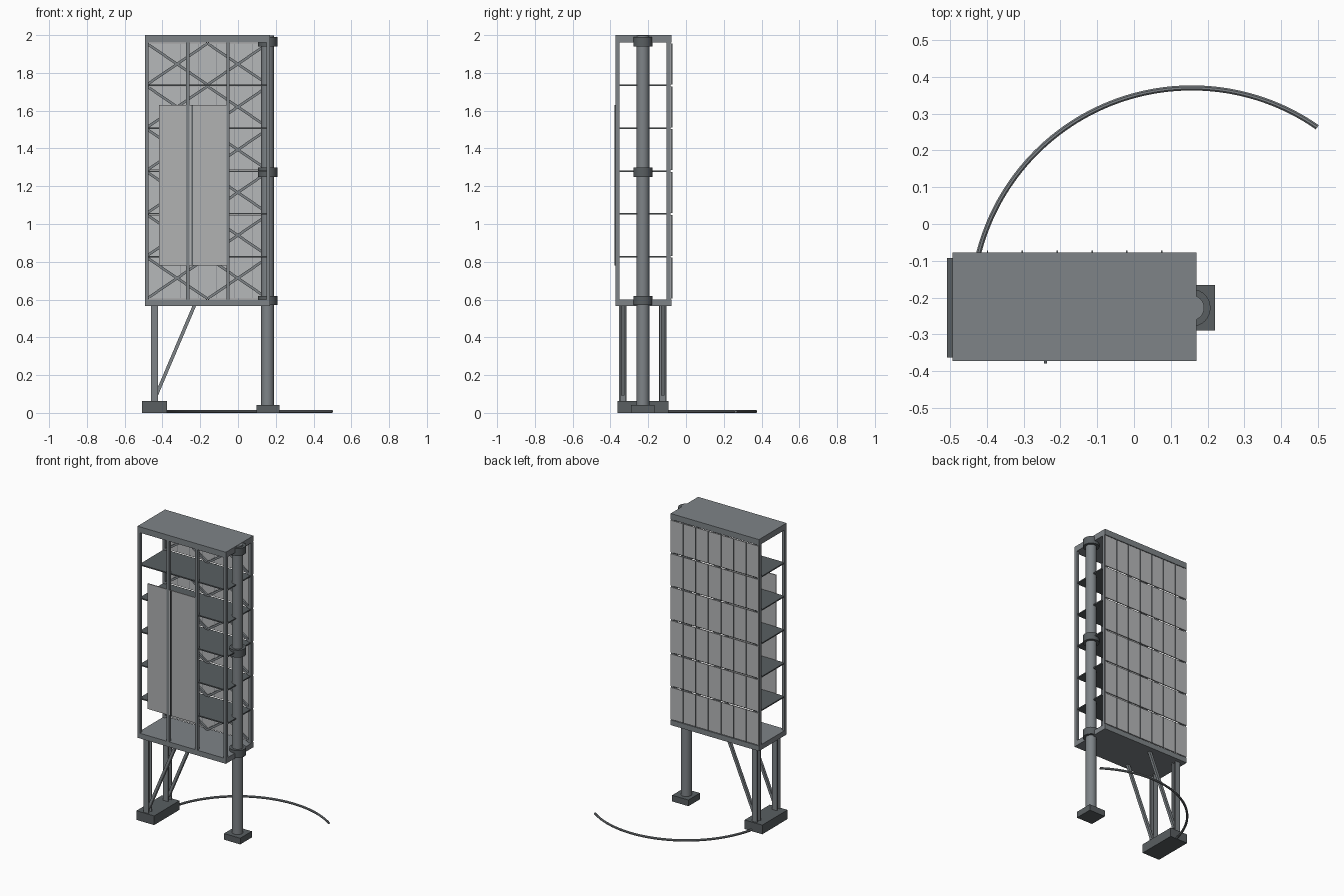
import bpy, bmesh, math
from mathutils import Vector

if "Cube" in bpy.data.objects:
    bpy.data.objects.remove(bpy.data.objects["Cube"])


def material(name, r, g, b):
    m = bpy.data.materials.new(name)
    m.diffuse_color = (r, g, b, 1)
    m.use_nodes = True
    m.node_tree.nodes["Principled BSDF"].inputs["Base Color"].default_value = m.diffuse_color
    return m


STEEL = material("grey steel", 0.21, 0.23, 0.245)
DARK = material("dark grey", 0.10, 0.113, 0.12)
PANEL = material("light panel", 0.47, 0.48, 0.49)
DOOR = material("door panel", 0.44, 0.445, 0.45)


def finish(name, bm, mat, smooth=False):
    bmesh.ops.recalc_face_normals(bm, faces=bm.faces[:])
    me = bpy.data.meshes.new(name)
    bm.to_mesh(me)
    bm.free()
    me.materials.append(mat)
    ob = bpy.data.objects.new(name, me)
    bpy.context.collection.objects.link(ob)
    if smooth:
        bpy.context.view_layer.objects.active = ob
        ob.select_set(True)
        bpy.ops.object.shade_smooth_by_angle(angle=math.radians(40))
        ob.select_set(False)
    return ob


def add_box(bm, x0, x1, y0, y1, z0, z1):
    vs = bmesh.ops.create_cube(bm, size=1)["verts"]
    for v in vs:
        v.co = Vector((x0 + (v.co.x + 0.5) * (x1 - x0),
                       y0 + (v.co.y + 0.5) * (y1 - y0),
                       z0 + (v.co.z + 0.5) * (z1 - z0)))


def boxes(name, mat, *dims):
    bm = bmesh.new()
    for d in dims:
        add_box(bm, *d)
    return finish(name, bm, mat)


def add_bar(bm, a, b, y, width, depth):
    """Flat bar between two (x, z) points lying in a plane of constant y."""
    a, b = Vector((a[0], y, a[1])), Vector((b[0], y, b[1]))
    d = (b - a).normalized()
    side = Vector((-d.z, 0, d.x)) * width / 2
    dy = Vector((0, depth / 2, 0))
    ends = []
    for p in (a, b):
        ends.append([bm.verts.new(p + s * side + t * dy)
                     for s, t in ((-1, -1), (1, -1), (1, 1), (-1, 1))])
    bm.faces.new(ends[0])
    bm.faces.new(ends[1])
    for i in range(4):
        j = (i + 1) % 4
        bm.faces.new((ends[0][i], ends[0][j], ends[1][j], ends[1][i]))


def cylinder(name, mat, x, y, r, z0, z1):
    bm = bmesh.new()
    vs = bmesh.ops.create_cone(bm, cap_ends=True, segments=32, radius1=r,
                               radius2=r, depth=z1 - z0)["verts"]
    bmesh.ops.translate(bm, verts=vs, vec=(x, y, (z0 + z1) / 2))
    return finish(name, bm, mat, True)


X0, X1, Y0, Y1 = -0.493, 0.17, -0.373, -0.082
ZB, ZT = 0.6, 1.96
COL = (0.157, -0.228)
FLOORS = [ZB + (ZT - ZB) * i / 6 for i in range(7)]

# roof and bottom slab
boxes("roof", STEEL, (X0, X1, Y0, -0.078, ZT, 2.0))
boxes("bottom_slab", STEEL, (X0, X1, Y0, -0.078, 0.565, ZB))

# corner posts and two front mullions
P = 0.018
boxes("corner_posts", STEEL, *[(x, x + P, y, y + 0.022, ZB, ZT)
      for x in (X0, X1 - P) for y in (Y0, Y1 - 0.022)])
boxes("front_mullions", STEEL, *[(x - P / 2, x + P / 2, Y0, Y0 + 0.022, ZB, ZT)
      for x in (-0.265, -0.053)])

# thin intermediate floors
boxes("floors", DARK, *[(X0 + 0.004, X1 - 0.004, Y0 + 0.015, Y1 - 0.008,
      z - 0.004, z + 0.004) for z in FLOORS[1:-1]])

# crossed braces just inside the back wall
bm = bmesh.new()
xs = [X0 + 0.01, (X0 + X1) / 2, X1 - 0.01]
for lo, hi in zip(FLOORS, FLOORS[1:]):
    for a, b in zip(xs, xs[1:]):
        add_bar(bm, (a, lo + 0.004), (b, hi - 0.004), -0.098, 0.014, 0.012)
        add_bar(bm, (a, hi - 0.004), (b, lo + 0.004), -0.098, 0.014, 0.0115)
finish("back_braces", bm, STEEL)

# back wall: six rows of seven panels with narrow fins between
panels, fins = [], []
w = (X1 - X0) / 7
for lo, hi in zip(FLOORS, FLOORS[1:]):
    for i in range(7):
        x = X0 + i * w
        panels.append((x + 0.0015, x + w - 0.0015, -0.084, -0.077,
                       lo + 0.005, hi - 0.005))
        if i:
            fins.append((x - 0.002, x + 0.002, -0.084, -0.072,
                         lo + 0.005, hi - 0.005))
boxes("back_panels", PANEL, *panels)
boxes("back_fins", STEEL, *fins)

# front door panels with a slim pull strip
boxes("front_panels", DOOR, (-0.418, -0.274, -0.372, -0.365, 0.78, 1.63),
      (-0.256, -0.062, -0.372, -0.365, 0.78, 1.63))
boxes("pull_strip", DARK, (-0.245, -0.237, -0.379, -0.366, 0.78, 1.63))

# pivot column, collars and foot
cylinder("pivot_column", STEEL, *COL, 0.034, 0.03, 1.998)
for i, z in enumerate((0.57, 1.25, 1.94)):
    cylinder("collar_%d" % i, DARK, *COL, 0.051, z, z + 0.05)
boxes("column_foot", DARK, (0.098, 0.22, -0.29, -0.166, 0, 0.042))

# left foot block, I-beam legs and slanted struts
boxes("left_foot", DARK, (-0.508, -0.375, -0.363, -0.092, 0, 0.062))
for side, y in (("front", -0.335), ("back", -0.124)):
    boxes(side + "_leg", STEEL,
          (-0.461, -0.424, y - 0.02, y - 0.013, 0.06, 0.57),
          (-0.461, -0.424, y + 0.013, y + 0.02, 0.06, 0.57),
          (-0.446, -0.439, y - 0.013, y + 0.013, 0.06, 0.57))
    bm = bmesh.new()
    add_bar(bm, (-0.432, 0.095), (-0.228, 0.575), y, 0.018, 0.018)
    finish(side + "_strut", bm, STEEL)

# curved floor rail centred on the pivot column
bm = bmesh.new()
rings = []
N, S, R, r = 64, 8, 0.598, 0.0075
for i in range(N + 1):
    t = math.radians(180 + (55.2 - 180) * i / N)
    ring = []
    for k in range(S):
        a = 2 * math.pi * (k + 0.5) / S
        q = R + r * math.cos(a)
        ring.append(bm.verts.new((COL[0] + q * math.cos(t), COL[1] + q * math.sin(t),
                                  0.0075 + r * math.sin(a))))
    rings.append(ring)
for p, q in zip(rings, rings[1:]):
    for k in range(S):
        bm.faces.new((p[k], p[(k + 1) % S], q[(k + 1) % S], q[k]))
bm.faces.new(rings[0])
bm.faces.new(rings[-1])
finish("floor_rail", bm, STEEL, True)
